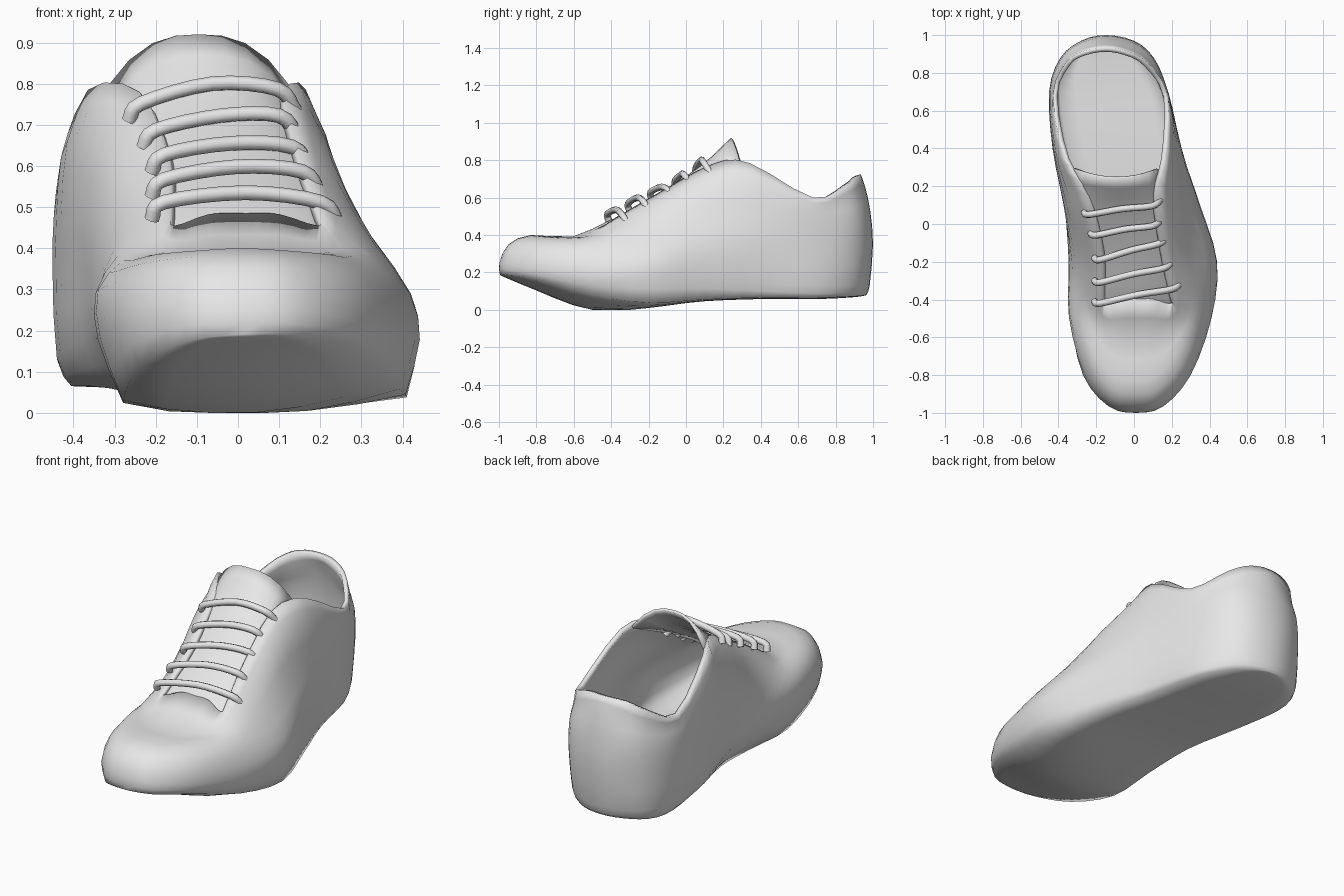
import bpy, bmesh, math
from mathutils import Vector

if "Cube" in bpy.data.objects:
    bpy.data.objects.remove(bpy.data.objects["Cube"])

grey = bpy.data.materials.new("light grey")
grey.diffuse_color = (0.8, 0.8, 0.8, 1)
grey.use_nodes = True
grey.node_tree.nodes["Principled BSDF"].inputs["Base Color"].default_value = grey.diffuse_color


def spline(p, steps, closed=False):
    """Resample points with a Catmull-Rom curve."""
    n, out = len(p), []
    for i in range(n if closed else n - 1):
        b, c = p[i], p[(i + 1) % n]
        a = p[i - 1] if closed or i else 2 * b - c
        d = p[(i + 2) % n] if closed or i + 2 < n else 2 * c - b
        for s in range(steps):
            t = s / steps
            out.append(0.5 * (2 * b + (c - a) * t + (2 * a - 5 * b + 4 * c - d) * t * t
                              + (3 * b - a - 3 * c + d) * t ** 3))
    return out if closed else out + [p[-1].copy()]


def finish(bm, name, thickness, angle, flipped):
    bmesh.ops.recalc_face_normals(bm, faces=bm.faces)
    bm.normal_update()
    if flipped(bm):
        bmesh.ops.reverse_faces(bm, faces=bm.faces)
    me = bpy.data.meshes.new(name)
    bm.to_mesh(me)
    bm.free()
    ob = bpy.data.objects.new(name, me)
    bpy.context.collection.objects.link(ob)
    me.materials.append(grey)
    bpy.context.view_layer.objects.active = ob
    ob.select_set(True)
    bpy.ops.object.shade_smooth_by_angle(angle=math.radians(angle))
    ob.select_set(False)
    m = ob.modifiers.new("thickness", 'SOLIDIFY')
    m.thickness, m.offset = thickness, -1


def face(bm, verts):
    vs = list(dict.fromkeys(verts))
    if len(vs) > 2:
        bm.faces.new(vs)


# Rings from sole edge to collar; each station is (y, left x, right x, z), toe to heel
sole_edge = [(-.995, .01, .01, .19), (-.962, -.125, .15, .18), (-.8, -.24, .28, .135), (-.5, -.28, .37, .05),
             (-.2, -.27, .41, .035), (.1, -.29, .33, .055), (.4, -.36, .23, .065), (.7, -.405, .16, .065),
             (.855, -.37, .07, .07), (.935, -.26, -.03, .075), (.965, -.15, -.15, .08)]
low_side = [(-.998, .01, .01, .25), (-.965, -.135, .155, .25), (-.8, -.27, .3, .22), (-.5, -.335, .41, .18),
            (-.2, -.34, .44, .18), (.1, -.36, .35, .18), (.4, -.42, .25, .15), (.7, -.44, .18, .13),
            (.87, -.385, .09, .13), (.95, -.28, -.01, .13), (.982, -.15, -.15, .13)]
mid_side = [(-.95, .01, .01, .35), (-.92, -.12, .135, .35), (-.77, -.25, .28, .33), (-.48, -.34, .38, .3),
            (-.2, -.34, .42, .29), (.1, -.37, .33, .35), (.4, -.43, .25, .35), (.7, -.45, .18, .35),
            (.88, -.39, .105, .35), (.97, -.28, 0, .35), (1, -.15, -.15, .35)]
high_side = [(-.83, .01, .01, .4), (-.81, -.09, .11, .395), (-.7, -.2, .22, .385), (-.46, -.28, .33, .37),
             (-.2, -.31, .33, .42), (.1, -.37, .275, .48), (.4, -.43, .235, .48), (.7, -.445, .18, .48),
             (.88, -.38, .1, .5), (.96, -.28, -.01, .52), (.985, -.15, -.15, .53)]
under_collar = [(-.6, .02, .02, .393), (-.6, -.07, .1, .393), (-.57, -.15, .19, .39), (-.45, -.22, .28, .41),
                (-.2, -.25, .25, .52), (.1, -.33, .215, .66), (.38, -.415, .213, .66), (.68, -.435, .185, .54),
                (.865, -.365, .085, .58), (.935, -.27, -.025, .62), (.96, -.15, -.15, .65)]
collar = [(-.4, .02, .02, .485), (-.4, -.07, .1, .483), (-.43, -.155, .195, .455), (-.38, -.165, .195, .49),
          (-.15, -.17, .15, .625), (.14, -.24, .115, .78), (.34, -.365, .165, .785), (.68, -.43, .18, .6),
          (.855, -.36, .07, .67), (.915, -.27, -.035, .715), (.935, -.15, -.15, .725)]


def ring(st):
    right = [Vector((r, y, z)) for y, l, r, z in st]
    left = [Vector((l, y, z)) for y, l, r, z in st[-2:0:-1]]
    pts = right + left
    if st is sole_edge:  # forefoot edge leans toward the inner side
        for p in pts:
            p.z += .11 * p.x * math.exp(-((p.y + .7) / .3) ** 2)
    return spline(pts, 3, True)


# Shoe body: side wall plus rounded underside
bm = bmesh.new()
cols = [spline(list(c), 2) for c in zip(*map(ring, (sole_edge, low_side, mid_side, high_side,
                                                    under_collar, collar)))]
grid = [[bm.verts.new(p) for p in c] for c in cols]
n = len(grid)
for i in range(n):
    a, b = grid[i], grid[(i + 1) % n]
    for j in range(len(a) - 1):
        face(bm, (a[j], b[j], b[j + 1], a[j + 1]))
rows = []
for k in range(n // 2 + 1):
    r, l = grid[k][0], grid[-k][0]
    if r is l:
        rows.append([r] * 7)
        continue
    dip = (r.co.x - l.co.x) / .65 * (.008 + .045 * math.exp(-((r.co.y + .55) / .35) ** 2))
    mid = []
    for s in range(1, 6):
        p = r.co.lerp(l.co, s / 6)
        p.z = max(0, p.z - dip * 4 * (s / 6) * (1 - s / 6))
        mid.append(bm.verts.new(p))
    rows.append([r] + mid + [l])
for a, b in zip(rows, rows[1:]):
    for j in range(6):
        face(bm, (a[j], a[j + 1], b[j + 1], b[j]))
finish(bm, "shoe_body", .025, 75,
       lambda bm: min(bm.faces, key=lambda f: f.calc_center_median().z).normal.z > 0)

# Tongue: arched sheet under the lacing; (y, left x, right x, edge z, middle z)
bm = bmesh.new()
rows = []
for y, l, r, ze, zm in [(-.5, -.19, .23, .36, .39), (-.4, -.2, .23, .435, .48), (-.15, -.22, .2, .575, .622),
                        (.08, -.28, .16, .69, .772), (.24, -.32, .13, .79, .92)]:
    row = []
    for s in range(9):
        u = s / 4 - 1
        back = .05 * u ** 2 * (y > .2)
        row.append(Vector((l + (r - l) * s / 8, y + back, zm + (ze - zm) * abs(u) ** 2.6)))
    rows.append(row)
grid = [[bm.verts.new(p) for p in c] for c in (spline(list(c), 3) for c in zip(*rows))]
for a, b in zip(grid, grid[1:]):
    for j in range(len(a) - 1):
        face(bm, (a[j], b[j], b[j + 1], a[j + 1]))
finish(bm, "tongue", .015, 60, lambda bm: sum(f.normal.z for f in bm.faces) < 0)

# Laces: left end, right end, middle height
for i, (l, r, zm) in enumerate([((-.265, .04, .73), (.14, .12, .75), .80), ((-.23, -.07, .665), (.145, .015, .685), .722),
                                ((-.21, -.2, .605), (.175, -.08, .61), .655), ((-.21, -.32, .545), (.2, -.21, .55), .598),
                                ((-.21, -.43, .49), (.245, -.32, .475), .535)]):
    l, r = Vector(l), Vector(r)
    m = (l + r) / 2
    m.z = zm
    path = spline([l + Vector((0, .02, -.02)), l + Vector((.03, .01, .022)), m,
                   r + Vector((-.045, -.025, .037)), r + Vector((0, .01, -.018))], 4)
    cu = bpy.data.curves.new("lace", 'CURVE')
    cu.dimensions, cu.bevel_depth, cu.bevel_resolution, cu.use_fill_caps = '3D', .018, 2, True
    sp = cu.splines.new('POLY')
    sp.points.add(len(path) - 1)
    for q, p in zip(sp.points, path):
        q.co = (*p, 1)
    sp.use_smooth = True
    cu.materials.append(grey)
    bpy.context.collection.objects.link(bpy.data.objects.new(f"lace_{i + 1}", cu))
